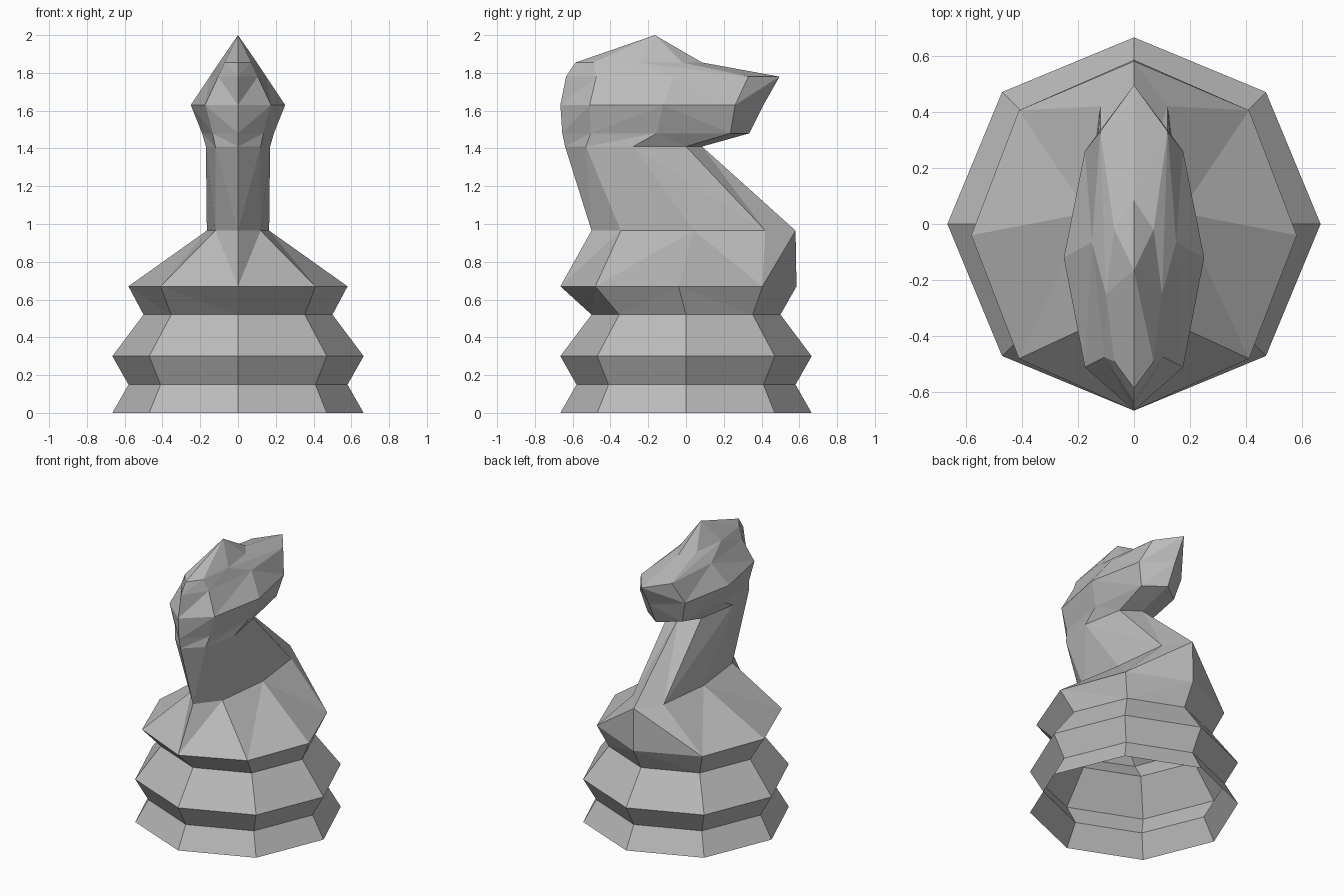
import bpy
import bmesh

cube = bpy.data.objects.get("Cube")
if cube:
    bpy.data.objects.remove(cube, do_unlink=True)

grey = bpy.data.materials.new("stone_grey")
grey.use_nodes = True
colour = (0.5, 0.5, 0.5, 1)
grey.diffuse_color = colour
grey.node_tree.nodes["Principled BSDF"].inputs["Base Color"].default_value = colour


def octagon(r):
    """Half section of a regular octagon, front to back."""
    d = r * 0.707
    return (0, d, r, d, 0), (-r, -d, 0, d, r)


def section(diag, side, back_diag, ys):
    return (0, diag, side, back_diag, 0), ys


# Cross-sections from the base up: height, half widths, depths
rings = [
    (0.00, octagon(0.665)),
    (0.15, octagon(0.58)),
    (0.30, octagon(0.665)),
    (0.52, octagon(0.50)),
    # shoulders
    (0.67, section(0.41, 0.58, 0.41, (-0.665, -0.48, -0.04, 0.405, 0.585))),
    (0.965, section(0.12, 0.165, 0.12, (-0.50, -0.345, 0.04, 0.42, 0.58))),
    # neck top and head
    (1.41, section(0.12, 0.17, 0.12, (-0.64, -0.53, -0.28, 0.0, 0.085))),
    (1.48, section(0.135, 0.19, 0.135, (-0.655, -0.505, -0.155, 0.235, 0.335))),
    (1.63, section(0.175, 0.25, 0.175, (-0.665, -0.51, -0.12, 0.26, 0.41))),
    (1.78, section(0.105, 0.15, 0.12, (-0.635, -0.475, -0.065, 0.33, 0.495))),
    (1.855, section(0.07, 0.10, 0.07, (-0.585, -0.49, -0.25, -0.02, 0.085))),
]

bm = bmesh.new()


def make_ring(z, xs, ys):
    """Both sides of a mirrored loop; the centre points are shared."""
    left = [bm.verts.new((x, y, z)) for x, y in zip(xs, ys)]
    right = [left[0]] + [bm.verts.new((-v.co.x, v.co.y, z)) for v in left[1:4]] + [left[4]]
    return left, right


loops = [make_ring(z, *half) for z, half in rings]

# Faceted skin between neighbouring sections
for level, (low, high) in enumerate(zip(loops, loops[1:])):
    for a, b in zip(low, high):
        for i in range(4):
            j = i + 1
            if level < 3:
                bm.faces.new((a[i], a[j], b[j], b[i]))
            elif i == 2:
                bm.faces.new((a[i], a[j], b[i]))
                bm.faces.new((a[j], b[j], b[i]))
            else:
                bm.faces.new((a[i], a[j], b[j]))
                bm.faces.new((a[i], b[j], b[i]))

# Pointed crown of the head
crown = bm.verts.new((0, -0.165, 2.0))
for half in loops[-1]:
    for i in range(4):
        bm.faces.new((half[i], half[i + 1], crown))

bmesh.ops.recalc_face_normals(bm, faces=bm.faces)
mesh = bpy.data.meshes.new("horse_head_piece")
bm.to_mesh(mesh)
bm.free()
mesh.materials.append(grey)
piece = bpy.data.objects.new("horse_head_piece", mesh)
bpy.context.collection.objects.link(piece)
